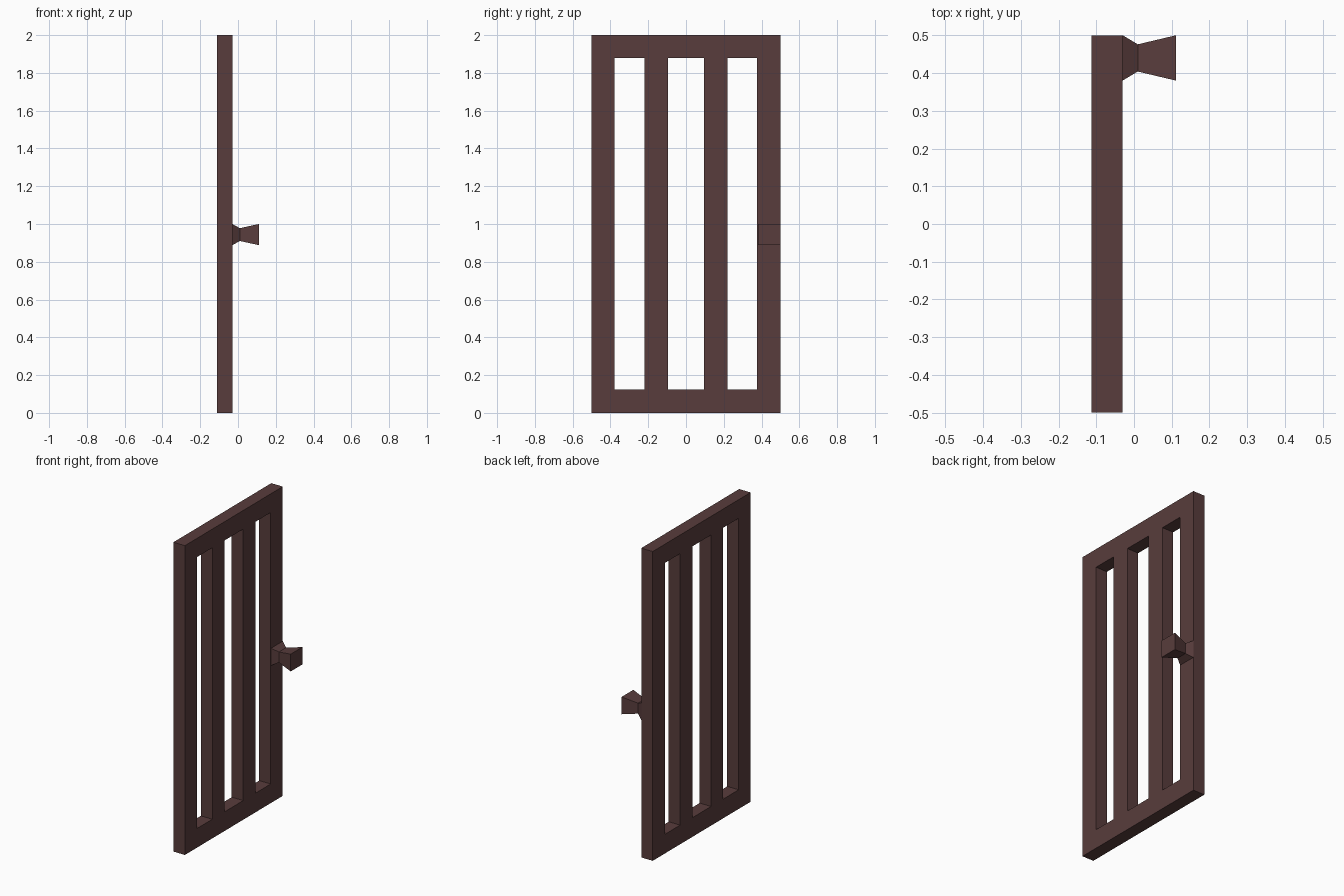
import bpy, bmesh

if "Cube" in bpy.data.objects:
    bpy.data.objects.remove(bpy.data.objects["Cube"])

wood = bpy.data.materials.new("dark_brown_wood")
wood.diffuse_color = (0.098, 0.046, 0.045, 1)
wood.use_nodes = True
wood.node_tree.nodes["Principled BSDF"].inputs["Base Color"].default_value = wood.diffuse_color


def finish(name, bm):
    bmesh.ops.recalc_face_normals(bm, faces=bm.faces)
    mesh = bpy.data.meshes.new(name)
    bm.to_mesh(mesh)
    bm.free()
    mesh.materials.append(wood)
    obj = bpy.data.objects.new(name, mesh)
    bpy.context.collection.objects.link(obj)
    return obj


# Barred panel: a grid of cells with three tall openings, extruded to thickness
X0, X1 = -0.112, -0.03
ys = [-0.5, -0.378, -0.22, -0.096, 0.096, 0.22, 0.377, 0.5]
zs = [0, 0.124, 1.879, 2]
bm = bmesh.new()
grid = [[bm.verts.new((X0, y, z)) for z in zs] for y in ys]
for i in range(len(ys) - 1):
    for j in range(len(zs) - 1):
        if i % 2 == 1 and j == 1:
            continue  # opening between bars
        bm.faces.new((grid[i][j], grid[i + 1][j], grid[i + 1][j + 1], grid[i][j + 1]))
ext = bmesh.ops.extrude_face_region(bm, geom=bm.faces[:], use_keep_orig=True)
top = [v for v in ext["geom"] if isinstance(v, bmesh.types.BMVert)]
bmesh.ops.translate(bm, verts=top, vec=(X1 - X0, 0, 0))
finish("barred_panel", bm)

# Handle: square sections that narrow to a waist and flare out again
CY, CZ = 0.44, 0.944
sections = [(X1, 0.06, 0.056), (0.01, 0.036, 0.034), (0.111, 0.06, 0.056)]
bm = bmesh.new()
rings = [[bm.verts.new((x, CY + sy * hy, CZ + sz * hz))
          for sy, sz in ((-1, -1), (1, -1), (1, 1), (-1, 1))]
         for x, hy, hz in sections]
for a, b in zip(rings, rings[1:]):
    for k in range(4):
        n = (k + 1) % 4
        bm.faces.new((a[k], a[n], b[n], b[k]))
bm.faces.new(rings[0])
bm.faces.new(rings[-1])
finish("door_handle", bm)
